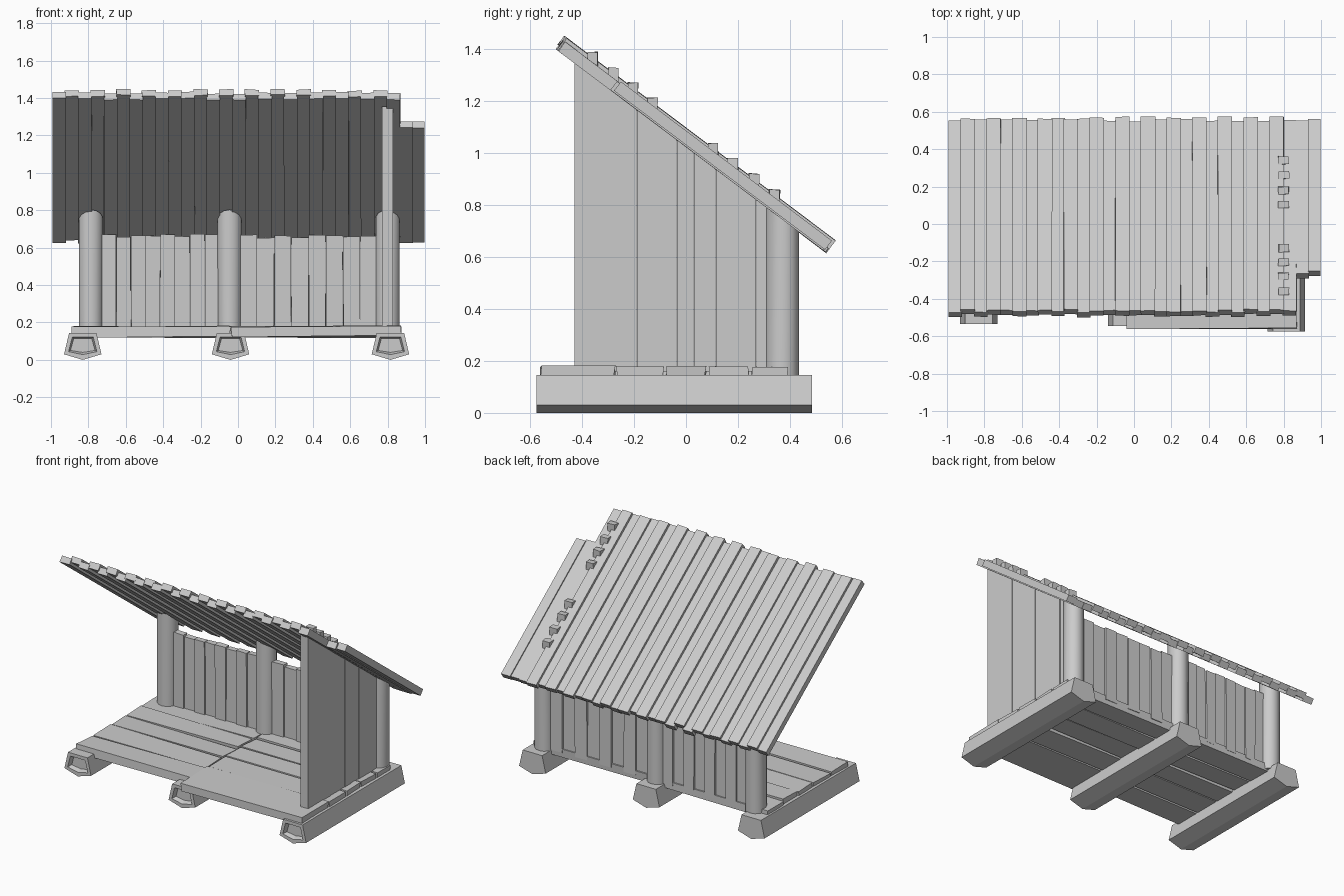
import bpy, bmesh, math, random
from mathutils import Matrix, Vector

if "Cube" in bpy.data.objects:
    bpy.data.objects.remove(bpy.data.objects["Cube"])

random.seed(4)
SLOPE = 0.754
ANG = math.atan(SLOPE)

mat = bpy.data.materials.new("weathered grey wood")
mat.diffuse_color = (0.6, 0.6, 0.6, 1)
mat.use_nodes = True
mat.node_tree.nodes["Principled BSDF"].inputs["Base Color"].default_value = mat.diffuse_color


def under(y):
    """Height of the roof underside at y."""
    return 1.023 - SLOPE * y


def finish(name, bm):
    bmesh.ops.recalc_face_normals(bm, faces=bm.faces)
    me = bpy.data.meshes.new(name)
    bm.to_mesh(me)
    bm.free()
    ob = bpy.data.objects.new(name, me)
    bpy.context.collection.objects.link(ob)
    me.materials.append(mat)
    return ob


def box(bm, lo, hi, m=Matrix(), jit=0.0):
    """Box between two corners, optionally jittered and transformed."""
    verts = bmesh.ops.create_cube(bm, size=1)["verts"]
    for v in verts:
        p = Vector([hi[i] if v.co[i] > 0 else lo[i] for i in range(3)])
        p += Vector([random.uniform(-jit, jit) for _ in range(3)])
        v.co = m @ p
    return verts


# sleepers: five-sided beams with a recessed front end
SECTION = [(-0.073, 0.145), (-0.1, 0.03), (0, 0), (0.1, 0.03), (0.073, 0.145)]
for name, cx, y0 in (("left", -0.83, -0.535), ("middle", -0.04, -0.545), ("right", 0.815, -0.575)):
    bm = bmesh.new()
    front = [bm.verts.new((cx + x, y0, z)) for x, z in SECTION]
    back = [bm.verts.new((cx + x, 0.485, z)) for x, z in SECTION]
    cap = bm.faces.new(front)
    bm.faces.new(back[::-1])
    for i in range(5):
        j = (i + 1) % 5
        bm.faces.new((front[i], back[i], back[j], front[j]))
    bmesh.ops.recalc_face_normals(bm, faces=bm.faces)
    bmesh.ops.inset_region(bm, faces=[cap], thickness=0.028)
    bmesh.ops.inset_region(bm, faces=[cap], thickness=0.012, depth=-0.03)
    finish(name + "_sleeper", bm)

# floor boards: two bays of rows running along x
for name, x0, x1, rows in (
        ("left", -0.885, -0.042, [-0.47, -0.29, -0.10, 0.06, 0.22, 0.40]),
        ("right", -0.036, 0.868, [-0.565, -0.27, -0.08, 0.08, 0.25, 0.40])):
    bm = bmesh.new()
    for a, b in zip(rows, rows[1:]):
        dz = random.uniform(-0.004, 0.004)
        box(bm, (x0, a + 0.006, 0.124 + dz), (x1, b - 0.006, 0.176 + dz), jit=0.006)
    finish(name + "_floor_boards", bm)

# round back posts, tops cut to the roof slope
for name, cx in (("left", -0.787), ("middle", -0.045), ("right", 0.8)):
    bm = bmesh.new()
    vs = bmesh.ops.create_cone(bm, cap_ends=True, segments=14, radius1=0.065,
                               radius2=0.065, depth=1)["verts"]
    for v in vs:
        top = v.co.z > 0
        v.co.x += cx
        v.co.y += 0.37
        v.co.z = under(v.co.y) + 0.01 if top else 0.13
    ob = finish(name + "_back_post", bm)
    bpy.ops.object.select_all(action='DESELECT')
    ob.select_set(True)
    bpy.context.view_layer.objects.active = ob
    bpy.ops.object.shade_smooth_by_angle(angle=math.radians(35))

# low back wall of upright boards with uneven tops
for name, x0, x1 in (("left", -0.73, -0.1), ("right", 0.01, 0.745)):
    bm = bmesh.new()
    n = 8
    w = (x1 - x0) / n
    for i in range(n):
        dy = 0.01 * (i % 2)
        top = 0.66 + random.uniform(-0.012, 0.012)
        box(bm, (x0 + i * w + 0.001, 0.345 + dy, 0.15),
            (x0 + (i + 1) * w - 0.001, 0.385 + dy, top), jit=0.002)
    finish(name + "_back_wall", bm)

# tall right wall, boards cut under the roof
bm = bmesh.new()
cuts = [-0.43, -0.19, -0.035, 0.03, 0.115, 0.27, 0.32, 0.375]
for i, (a, b) in enumerate(zip(cuts, cuts[1:])):
    dx = 0.004 * (i % 2)
    for v in box(bm, (0.77 + dx, a + 0.001, 0.16), (0.828 - dx, b - 0.001, 1)):
        if v.co.z > 0.5:
            v.co.z = under(v.co.y) + 0.008
finish("right_wall", bm)

# sloping roof: lower boards with raised boards over the joints
roof = Matrix.Translation((0, -0.5, 1.40)) @ Matrix.Rotation(-ANG, 4, 'X')
LENGTH = 1.035 / math.cos(ANG)
lower, upper = bmesh.new(), bmesh.new()
N = 27
w = (0.865 + 0.99) / N
for i in range(N):
    a = -0.99 + i * w
    s = random.uniform(-0.008, 0.012)
    e = LENGTH + random.uniform(-0.014, 0.006)
    if i % 2:
        box(upper, (a - 0.004, s, 0.018), (a + w + 0.004, e, 0.058), roof, 0.002)
    else:
        box(lower, (a - 0.002, s + 0.006, 0), (a + w + 0.002, e, 0.042), roof, 0.002)
# short board at the right edge
box(lower, (0.862, 0.262, 0), (0.935, LENGTH - 0.01, 0.042), roof)
box(lower, (0.93, 0.275, 0.006), (0.998, LENGTH - 0.005, 0.05), roof)
finish("lower_roof_boards", lower)
finish("raised_roof_boards", upper)

# wooden pegs poking through the roof above the right wall
bm = bmesh.new()
for y in (-0.36, -0.28, -0.205, -0.13, 0.105, 0.18, 0.26, 0.34):
    z = under(y) + 0.075
    box(bm, (0.772, y - 0.02, z - 0.06), (0.828, y + 0.02, z + 0.018), jit=0.003)
finish("roof_pegs", bm)
